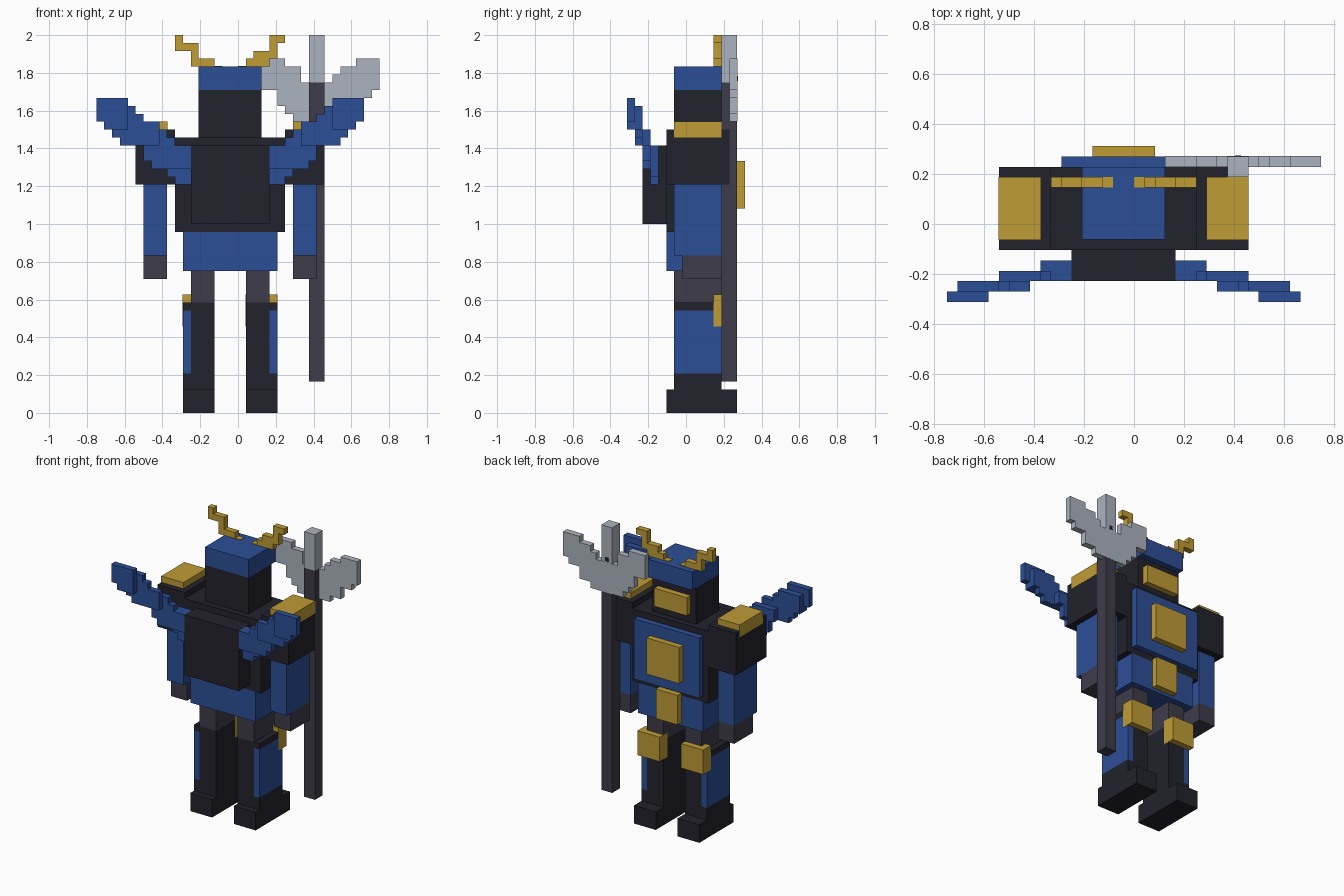
import bpy
import bmesh
from mathutils import Vector

default = bpy.data.objects.get("Cube")
if default:
    bpy.data.objects.remove(default, do_unlink=True)

# Everything is measured in voxels around the centre line of the body
VOXEL = 1 / 24
ORIGIN = Vector((-1, 1.5, 0))


def make_material(name, rgb):
    linear = [((c / 255 + 0.055) / 1.055) ** 2.4 for c in rgb] + [1]
    mat = bpy.data.materials.new(name)
    mat.use_nodes = True
    mat.diffuse_color = linear
    mat.node_tree.nodes["Principled BSDF"].inputs["Base Color"].default_value = linear
    return mat


blue = make_material("royal blue", (44, 78, 150))
black = make_material("near black", (34, 34, 44))
charcoal = make_material("charcoal", (61, 60, 74))
gold = make_material("gold", (191, 156, 53))
steel = make_material("pale steel", (172, 180, 191))


def slab(name, mat, outline, y, side=1):
    """Extrude an (x, z) outline through a y range; side=-1 mirrors it."""
    bm = bmesh.new()
    verts = [bm.verts.new((Vector((x * side, y[0], z)) + ORIGIN) * VOXEL)
             for x, z in outline]
    face = bm.faces.new(verts)
    result = bmesh.ops.extrude_face_region(bm, geom=[face])
    moved = [g for g in result["geom"] if isinstance(g, bmesh.types.BMVert)]
    bmesh.ops.translate(bm, verts=moved, vec=(0, (y[1] - y[0]) * VOXEL, 0))
    bmesh.ops.recalc_face_normals(bm, faces=bm.faces)
    mesh = bpy.data.meshes.new(name)
    bm.to_mesh(mesh)
    bm.free()
    mesh.materials.append(mat)
    obj = bpy.data.objects.new(name, mesh)
    bpy.context.collection.objects.link(obj)
    return obj


def box(name, mat, x, y, z, side=1, grow=0):
    """Block from three ranges; grow lifts its faces off flush neighbours."""
    x, y, z = ((a - grow, b + grow) for a, b in (x, y, z))
    outline = [(x[0], z[0]), (x[1], z[0]), (x[1], z[1]), (x[0], z[1])]
    return slab(name, mat, outline, y, side)


def stairs(name, mat, columns, y, side=1):
    """Stepped plate from adjoining columns (start, end, bottom, top)."""
    upper, lower = [], []
    for start, end, bottom, top in columns:
        upper += [(start, top), (end, top)]
        lower += [(start, bottom), (end, bottom)]
    outline = []
    for point in upper + lower[::-1]:
        if not outline or point != outline[-1]:
            outline.append(point)
    return slab(name, mat, outline, y, side)


BODY = (-4, 4)
LIMB = (-3, 3)
RAISED = (4, 5)

# Torso, skirt and chest ornaments
box("torso", black, (-7, 7), BODY, (23, 35))
box("pack", black, (-5, 5), (-7, -4), (24, 34))
box("chest_plate", blue, (-6, 6), RAISED, (24, 34))
box("chest_emblem", gold, (-3, 3), (5, 6), (26, 32))
box("skirt", blue, (-6, 6), BODY, (18, 23))
box("buckle", gold, (-2, 2), RAISED, (18.5, 23.4))

# Head
box("head", black, (-4, 4), LIMB, (35, 41))
box("helmet_band", blue, (-4, 4), (-3, 4), (41, 44))
box("face_guard", gold, (-3, 3), (3, 4), (36.5, 39.5))

# Uneven antlers
stairs("right_antler", gold, [(-7, -6, 46, 48), (-6, -5, 46, 47),
                              (-5, -4, 44, 47), (-4, -2, 44, 45),
                              (-2, -1, 44, 44.1)], (2, 3))
stairs("left_antler", gold, [(1, 2, 44, 44.1), (2, 3, 44, 45),
                             (3, 5, 44, 46), (5, 6, 45, 48),
                             (6, 7, 47, 48)], (2, 3))

# Stepped wing layers, from the root to the tip
WING = [
    [(5, 7, 29, 34), (7, 8, 30, 34)],
    [(5, 7, 31, 34), (7, 8, 31, 35), (8, 10, 31, 36), (10, 11, 32, 36),
     (11, 12, 34, 36)],
    [(9, 11, 34, 37), (11, 12, 34, 38), (12, 14, 34, 39), (14, 15, 35, 39),
     (15, 16, 36, 39)],
    [(13, 16, 36, 40), (16, 17, 37, 40)],
]

# Paired limbs and wings
for label, side in (("left", 1), ("right", -1)):
    box(label + "_shoulder", black, (7, 12), BODY, (29, 36), side)
    box(label + "_shoulder_pad", gold, (8, 12), LIMB, (35, 37), side, 0.03)
    box(label + "_arm", blue, (8, 11), LIMB, (20, 29), side)
    box(label + "_hand", charcoal, (8, 11), (-2, 3), (17, 20), side)

    box(label + "_thigh", charcoal, (2, 5), LIMB, (14, 18), side)
    box(label + "_boot", black, (2, 5), LIMB, (5, 13), side)
    box(label + "_boot_cuff", black, (2, 6), LIMB, (13, 14), side)
    box(label + "_boot_panel", blue, (5, 6), LIMB, (5, 13), side)
    box(label + "_ankle", black, (2, 6), LIMB, (3, 5), side)
    box(label + "_foot", black, (2, 6), (-4, 5), (0, 3), side)
    box(label + "_knee_pad", gold, (2, 6), (2, 4), (11, 15), side, 0.03)

    for layer, columns in enumerate(WING):
        depth = (-6 - layer, -5 - layer)
        stairs(f"{label}_wing_{layer + 1}", blue, columns, depth, side)

# Double-bladed axe
box("axe_shaft", charcoal, (10, 12), (3, 5), (4, 42))
box("axe_tip", steel, (10, 12), (3, 5), (42, 48))
stairs("axe_blade", steel, [(4, 6, 41, 45), (6, 7, 39, 45), (7, 8, 38, 44),
                            (8, 9, 37, 44), (9, 13, 37, 42), (13, 14, 37, 43),
                            (14, 16, 38, 44), (16, 18, 40, 45),
                            (18, 19, 41, 45)], (4, 5.03))
box("axe_rivet", black, (10.7, 11.3), (4.9, 5.08), (42.2, 42.8))
